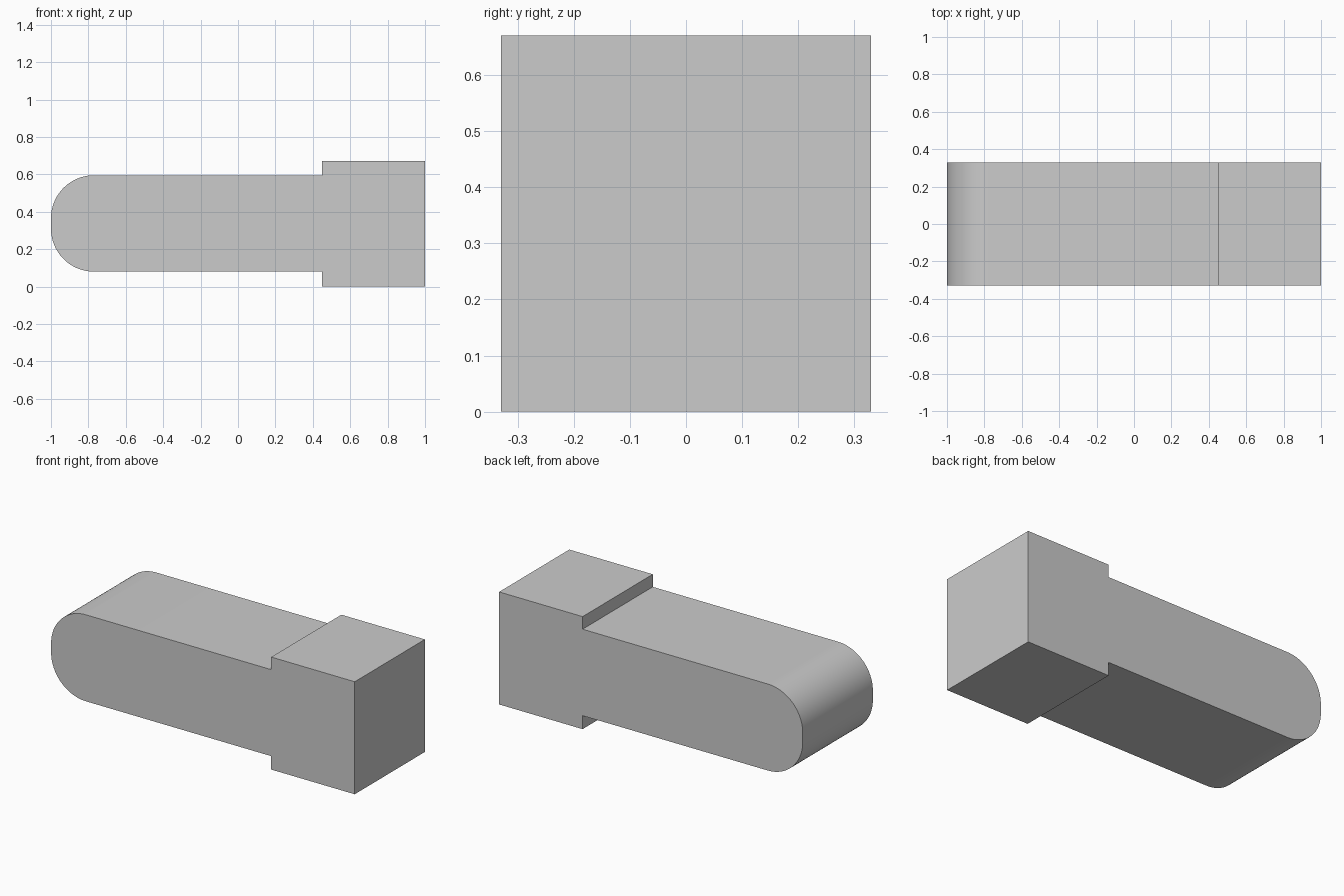
import bpy, bmesh, math

cube = bpy.data.objects.get("Cube")
if cube:
    bpy.data.objects.remove(cube, do_unlink=True)

# Main dimensions
HALF_DEPTH = 0.33
HEAD_TOP = 0.67
BAR_BOTTOM, BAR_TOP = 0.08, 0.595
NOSE_X, STEP_X, HEAD_X = -1.0, 0.45, 1.0
RADIUS, STEPS = 0.23, 24

# Plain grey material
grey = bpy.data.materials.new("plain grey")
colour = (0.6, 0.6, 0.6, 1)
grey.use_nodes = True
grey.diffuse_color = colour
grey.node_tree.nodes["Principled BSDF"].inputs["Base Color"].default_value = colour


def corner(cx, cz, start):
    """Quarter-circle points, turning anticlockwise from the start angle."""
    angles = [start + math.pi / 2 * i / STEPS for i in range(STEPS + 1)]
    return [(cx + RADIUS * math.cos(a), cz + RADIUS * math.sin(a)) for a in angles]


# Side profile: wide square head, narrower bar, rounded nose
profile = [(STEP_X, BAR_BOTTOM), (STEP_X, 0), (HEAD_X, 0),
           (HEAD_X, HEAD_TOP), (STEP_X, HEAD_TOP), (STEP_X, BAR_TOP)]
profile += corner(NOSE_X + RADIUS, BAR_TOP - RADIUS, math.pi / 2)
profile += corner(NOSE_X + RADIUS, BAR_BOTTOM + RADIUS, math.pi)

# Extrude the profile from front to back
bm = bmesh.new()
face = bm.faces.new([bm.verts.new((x, -HALF_DEPTH, z)) for x, z in profile])
side = bmesh.ops.extrude_face_region(bm, geom=[face], use_keep_orig=True)
moved = [v for v in side["geom"] if isinstance(v, bmesh.types.BMVert)]
bmesh.ops.translate(bm, verts=moved, vec=(0, 2 * HALF_DEPTH, 0))
bmesh.ops.recalc_face_normals(bm, faces=bm.faces[:])
mesh = bpy.data.meshes.new("stepped_pin")
bm.to_mesh(mesh)
bm.free()
mesh.materials.append(grey)

pin = bpy.data.objects.new("stepped_pin", mesh)
bpy.context.collection.objects.link(pin)

# Smooth nose with sharp edges elsewhere
bpy.ops.object.select_all(action="DESELECT")
pin.select_set(True)
bpy.context.view_layer.objects.active = pin
bpy.ops.object.shade_smooth_by_angle(angle=math.radians(30))
